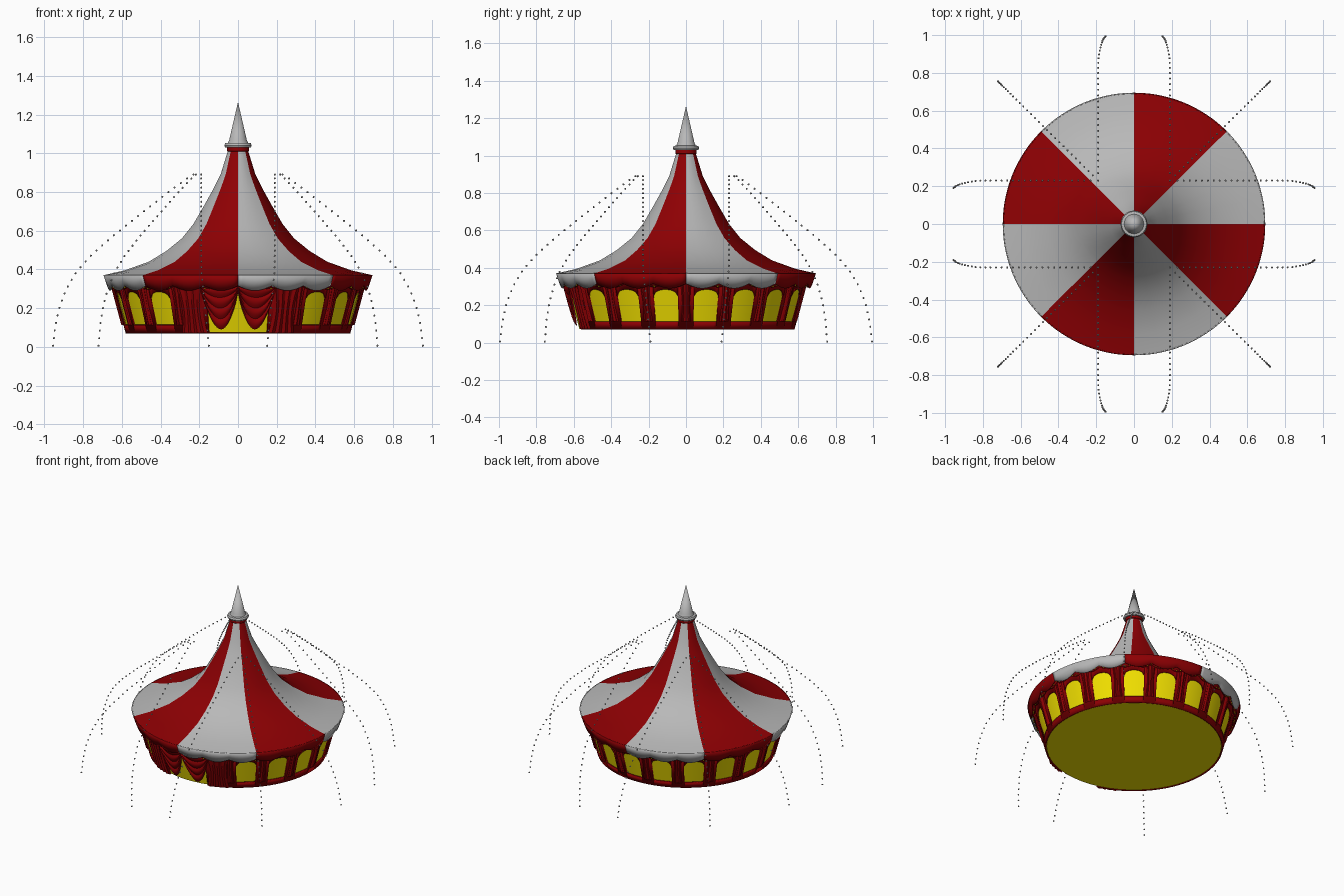
import bpy, bmesh, math
from mathutils import Vector, Matrix

if "Cube" in bpy.data.objects:
    bpy.data.objects.remove(bpy.data.objects["Cube"])


def material(name, rgb):
    m = bpy.data.materials.new(name)
    m.diffuse_color = (*rgb, 1)
    m.use_nodes = True
    m.node_tree.nodes["Principled BSDF"].inputs["Base Color"].default_value = m.diffuse_color
    return m


RED = material("red_canvas", (0.27, 0.0, 0.001))
GREY = material("grey_canvas", (0.48, 0.48, 0.48))
YELLOW = material("yellow_glow", (0.9, 0.76, 0.0))


def finish(name, bm, mat, thick=0):
    me = bpy.data.meshes.new(name)
    bm.to_mesh(me)
    bm.free()
    ob = bpy.data.objects.new(name, me)
    bpy.context.collection.objects.link(ob)
    me.materials.append(mat)
    if thick:
        s = ob.modifiers.new("thickness", "SOLIDIFY")
        s.thickness = thick
        s.offset = -1
    bpy.ops.object.select_all(action="DESELECT")
    ob.select_set(True)
    bpy.context.view_layer.objects.active = ob
    bpy.ops.object.shade_smooth_by_angle(angle=math.radians(35))
    return ob


def polar(a, r, z):
    return Vector((r * math.cos(math.radians(a)), r * math.sin(math.radians(a)), z))


def patch(bm, nu, nv, f):
    """Grid of quads; f(u, v) gives angle, radius, height."""
    g = [[bm.verts.new(polar(*f(i / nu, j / nv))) for j in range(nv + 1)] for i in range(nu + 1)]
    for i in range(nu):
        for j in range(nv):
            bm.faces.new((g[i][j], g[i + 1][j], g[i + 1][j + 1], g[i][j + 1]))


def lathe(name, prof, mat, seg=32, inward=False):
    bm = bmesh.new()
    patch(bm, seg, len(prof) - 1,
          lambda u, v: (360 * u, *prof[round(v * (len(prof) - 1))]))
    bmesh.ops.remove_doubles(bm, verts=bm.verts, dist=1e-5)
    if inward:
        bmesh.ops.reverse_faces(bm, faces=bm.faces)
    return finish(name, bm, mat)


def wall_r(z):
    return 0.58 + (z - 0.07) * 0.27


# Striped roof panels and scalloped valance, eight sectors
ROOF = [(0.695, 0.37), (0.585, 0.395), (0.46, 0.44), (0.37, 0.495), (0.29, 0.56), (0.23, 0.635),
        (0.175, 0.73), (0.125, 0.82), (0.09, 0.89), (0.05, 1.02)]
n = len(ROOF) - 1
for k in range(8):
    mat = RED if k % 2 else GREY

    def roof(u, v):
        r, z = ROOF[round(v * n)]
        return 45 * (k + u), r, z - 0.012 * math.sin(math.pi * u) * math.sin(math.pi * v)

    def valance(u, v):
        low = 0.315 - 0.025 * abs(math.sin(3 * math.pi * u))
        z = low + (0.37 - low) * v
        return 45 * (k + u), 0.695 - (0.37 - z) * 0.34, z

    bm = bmesh.new()
    patch(bm, 4, n, roof)
    finish(f"roof_panel_{k}", bm, mat)
    bm = bmesh.new()
    patch(bm, 24, 2, valance)
    finish(f"valance_{k}", bm, mat, 0.006)

# Finial on the peak
lathe("peak_collar", [(0.045, 1.0), (0.057, 1.012), (0.057, 1.03), (0.04, 1.035)], RED)
lathe("finial", [(0, 1.03), (0.066, 1.03), (0.071, 1.04), (0.066, 1.052), (0.052, 1.054),
                 (0.045, 1.07), (0, 1.265)], GREY)

# Glowing inner lining with floor, facing the inside of the tent
lathe("inner_lining", [(0, 0.074), (wall_r(0.074) - 0.01, 0.074), (wall_r(0.36) - 0.01, 0.36)],
      YELLOW, 54, inward=True)

# Wall with arched window bays; the three front bays are the entrance
HW = 6.1
bays = [10 + 20 * i for i in range(18) if 10 + 20 * i not in (250, 270, 290)]
bm = bmesh.new()


def wall_piece(a0, a1, lo, hi, nu=2):
    def f(u, v):
        z = lo(u) + (hi(u) - lo(u)) * v
        return a0 + (a1 - a0) * u, wall_r(z), z
    patch(bm, nu, 1, f)


def const(c):
    return lambda u: c


def arch(u):
    return 0.248 + 0.036 * math.sqrt(max(0, 1 - (2 * u - 1) ** 2))


for a in bays:
    wall_piece(a - 10, a - HW, const(0.07), const(0.37))
    wall_piece(a + HW, a + 10, const(0.07), const(0.37))
    wall_piece(a - HW, a + HW, const(0.07), const(0.112), 10)
    wall_piece(a - HW, a + HW, arch, const(0.37), 10)
wall_piece(240, 255, const(0.07), const(0.37), 4)
wall_piece(285, 300, const(0.07), const(0.37), 4)
wall_piece(255, 285, const(0.285), const(0.37), 6)
bmesh.ops.remove_doubles(bm, verts=bm.verts, dist=1e-4)
finish("window_wall", bm, RED, 0.009)

# Pleated pilasters between windows
bm = bmesh.new()
for a in [20 * i for i in range(18) if 20 * i not in (260, 280)]:
    def f(u, v):
        z = 0.112 + 0.2 * v
        edge = 0 if u in (0, 1) else 0.007 + 0.004 * math.cos(4 * math.pi * u)
        return a + 3.6 * (u - 0.5) * (1 + 0.35 * abs(2 * v - 1)), wall_r(z) + edge, z
    patch(bm, 8, 4, f)
finish("pilasters", bm, RED)

# Entrance drapes and swagged curtains, mirrored about the front
bm = bmesh.new()
for s in (-1, 1):
    def drape(u, v):
        z = 0.072 + 0.235 * v
        pinch = 1 - 0.25 * math.sin(math.pi * v)
        ripple = 0.004 + 0.008 * (0.5 - 0.5 * math.cos(8 * math.pi * u))
        return 270 + s * 22.5 + 14 * (u - 0.5) * pinch, wall_r(z) + ripple, z

    def swag(u, v):
        low = 0.28 - 0.19 * math.sin(math.pi * u) ** 0.75 if 0 < u < 1 else 0.28
        z = low + (0.31 - low) * v
        fold = 0.009 * abs(math.sin(4 * math.pi * v))
        return 270 + s * 8.5 + 17 * (u - 0.5), wall_r(z) + 0.006 + fold, z
    patch(bm, 24, 6, drape)
    patch(bm, 16, 24, swag)
finish("entrance_curtains", bm, RED)

# Scalloped trim on the wall top
N = 36


def trim_low(u):
    return 0.315 - 0.02 * abs(math.sin(N * math.pi * u))


def trim(u, v):
    z = trim_low(u) + (0.365 - trim_low(u)) * v
    return 360 * u, wall_r(z) + 0.012, z


bm = bmesh.new()
patch(bm, N * 6, 1, trim)
finish("wall_trim", bm, RED, 0.005)


def beads(name, points, r, mat):
    bm = bmesh.new()
    for p in points:
        bmesh.ops.create_icosphere(bm, subdivisions=1, radius=r, matrix=Matrix.Translation(p))
    return finish(name, bm, mat)


beads("trim_bulbs", [polar(360 * i / (N * 4), wall_r(0.3) + 0.018, trim_low(i / (N * 4)) + 0.006)
                     for i in range(N * 4)], 0.0045, YELLOW)

# Strings of lights hanging from four corners: side, front/back and diagonal
DROP = [(0, 0.89), (0.06, 0.89), (0.22, 0.8), (0.42, 0.68), (0.6, 0.57), (0.74, 0.475),
        (0.84, 0.39), (0.91, 0.3), (0.955, 0.21), (0.985, 0.11), (1, 0.006)]


def spaced(path, count):
    lens = [(b - a).length for a, b in zip(path, path[1:])]
    out = []
    for i in range(count):
        d = sum(lens) * i / (count - 1)
        k = 0
        while k < len(lens) - 1 and d > lens[k]:
            d -= lens[k]
            k += 1
        out.append(path[k].lerp(path[k + 1], min(1, d / lens[k])))
    return out


for name, ex, ey, bx, by in (("side", 0.955, 0.23, 0, 0.04), ("end", 0.19, 0.994, 0.04, 0),
                             ("diagonal", 0.72, 0.755, 0, 0)):
    pts = []
    for sx in (-1, 1):
        for sy in (-1, 1):
            path = []
            for t, z in DROP:
                b = max(0, 0.4 - z) / 0.4
                path.append(Vector((sx * (0.19 + (ex - 0.19) * t - bx * b),
                                    sy * (0.23 + (ey - 0.23) * t - by * b), z)))
            pts += spaced(path, 32)
    beads(f"{name}_light_strings", pts, 0.006, GREY)
